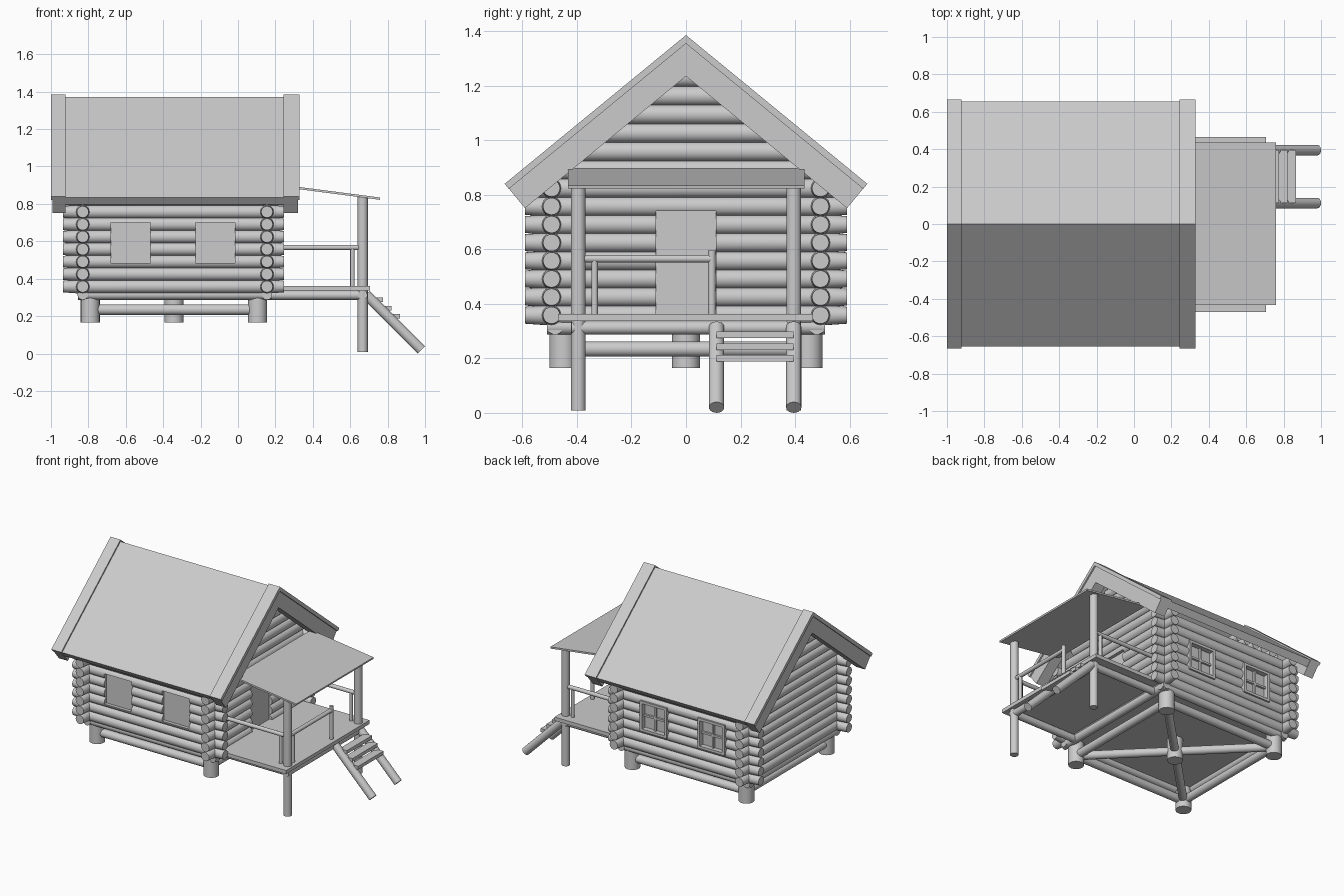
import bpy, bmesh, math
from mathutils import Vector

if "Cube" in bpy.data.objects:
    bpy.data.objects.remove(bpy.data.objects["Cube"])

SLOPE, SN, CS = 0.82, 0.634, 0.773   # roof pitch


def finish(name, bm):
    bmesh.ops.recalc_face_normals(bm, faces=bm.faces)
    me = bpy.data.meshes.new(name)
    bm.to_mesh(me)
    bm.free()
    ob = bpy.data.objects.new(name, me)
    bpy.context.collection.objects.link(ob)
    return ob


def log(name, a, b, r, end_r=None, taper=0.07, n=20):
    """Round timber from a to b, optionally narrowing at both ends."""
    a, b = Vector(a), Vector(b)
    length = (b - a).length
    q = (b - a).to_track_quat('Z', 'Y')
    prof = [(0, r), (length, r)]
    if end_r:
        prof = [(0, end_r), (taper, r), (length - taper, r), (length, end_r)]
    bm = bmesh.new()
    rings = [[bm.verts.new(a + q @ Vector((rad * math.cos(2 * math.pi * i / n),
                                           rad * math.sin(2 * math.pi * i / n), h)))
              for i in range(n)] for h, rad in prof]
    for lo, hi in zip(rings, rings[1:]):
        for i in range(n):
            j = (i + 1) % n
            bm.faces.new((lo[i], lo[j], hi[j], hi[i]))
    bm.faces.new(rings[0])
    bm.faces.new(rings[-1])
    return finish(name, bm)


def add_box(bm, x0, x1, y0, y1, z0, z1):
    vs = bmesh.ops.create_cube(bm, size=1)['verts']
    for v in vs:
        v.co = ((x0 + x1) / 2 + v.co.x * (x1 - x0), (y0 + y1) / 2 + v.co.y * (y1 - y0),
                (z0 + z1) / 2 + v.co.z * (z1 - z0))


def boxes(name, *dims):
    bm = bmesh.new()
    for d in dims:
        add_box(bm, *d)
    return finish(name, bm)


def prism(name, pts, axis, lo, hi):
    """Extrude a 2D profile along x (points are y,z) or y (points are x,z)."""
    bm = bmesh.new()
    make = (lambda p, t: (t, p[0], p[1])) if axis == 'x' else (lambda p, t: (p[0], t, p[1]))
    A = [bm.verts.new(make(p, lo)) for p in pts]
    B = [bm.verts.new(make(p, hi)) for p in pts]
    bm.faces.new(A)
    bm.faces.new(B)
    for i in range(len(pts)):
        j = (i + 1) % len(pts)
        bm.faces.new((A[i], A[j], B[j], B[i]))
    return finish(name, bm)


def roof(name, x0, x1, apex, half, t):
    ez = apex - SLOPE * half
    iy, iz = half - SN * t, ez - CS * t
    prism(name, [(0, apex), (half, ez), (iy, iz), (0, apex - t / CS), (-iy, iz), (-half, ez)],
          'x', x0, x1)


XB, XF, YW = -0.83, 0.155, 0.493     # wall centre lines
WINDOWS = [(-0.68, -0.468), (-0.226, -0.015)]
WZ0, WZ1 = 0.485, 0.70

# cutter for window and door openings
cutter = boxes("opening_cutter",
               *[(x0, x1, s - 0.1, s + 0.1, WZ0, WZ1) for x0, x1 in WINDOWS for s in (YW, -YW)],
               (XF - 0.1, XF + 0.1, -0.11, 0.11, 0.345, 0.74))
cutter.hide_render = True
cutter.hide_viewport = True


def cut(ob):
    m = ob.modifiers.new("openings", 'BOOLEAN')
    m.operation, m.solver, m.object = 'DIFFERENCE', 'EXACT', cutter


# log walls
for i in range(8):
    z = 0.358 + 0.0665 * i
    for s, side in ((-1, "front"), (1, "back")):
        ob = log(f"{side}_wall_log_{i}", (-0.935, s * YW, z), (0.245, s * YW, z), 0.036, 0.031)
        if z + 0.036 > WZ0 and z - 0.036 < WZ1:
            cut(ob)
    log(f"left_wall_log_{i}", (XB, -0.59, z), (XB, 0.59, z), 0.036, 0.031)
    ob = log(f"right_wall_log_{i}", (XF, -0.59, z), (XF, 0.59, z), 0.036, 0.031)
    if z - 0.036 < 0.74:
        cut(ob)

# gable logs
for i in range(6):
    z = 0.358 + 0.0665 * 8 + 0.068 * i
    h = (1.285 - z) / SLOPE
    for x, side in ((XB, "left"), (XF, "right")):
        log(f"{side}_gable_log_{i}", (x, -h, z), (x, h, z), 0.036)

# window panes, back window frames and door
for k, (x0, x1) in enumerate(WINDOWS):
    boxes(f"front_window_pane_{k}", (x0, x1, -0.505, -0.49, WZ0, WZ1))
    boxes(f"back_window_pane_{k}", (x0, x1, 0.49, 0.505, WZ0, WZ1))
    xm, zm, w = (x0 + x1) / 2, (WZ0 + WZ1) / 2, 0.018
    boxes(f"back_window_frame_{k}",
          (x0, x0 + w, 0.48, 0.54, WZ0, WZ1), (x1 - w, x1, 0.48, 0.54, WZ0, WZ1),
          (x0 + w, x1 - w, 0.48, 0.54, WZ0, WZ0 + w), (x0 + w, x1 - w, 0.48, 0.54, WZ1 - w, WZ1),
          (xm - 0.007, xm + 0.007, 0.5, 0.52, WZ0 + w, WZ1 - w),
          (x0 + w, x1 - w, 0.5, 0.519, zm - 0.007, zm + 0.007))
boxes("door", (XF - 0.01, XF + 0.01, -0.11, 0.11, 0.345, 0.74))

# floor and sill logs
boxes("floor", (XB, XF, -YW, YW, 0.318, 0.335))
for s in (-1, 1):
    log("sill_log_long", (-0.855, s * 0.48, 0.315), (0.18, s * 0.48, 0.315), 0.028)
for x in (XB, XF):
    log("sill_log_short", (x, -0.51, 0.315), (x, 0.51, 0.315), 0.028)

# foundation posts and braces
C = [(-0.79, -0.45), (0.105, -0.45), (0.105, 0.45), (-0.79, 0.45)]
MID = (-0.342, 0.0)
for x, y in C + [MID]:
    log("foundation_post", (x, y, 0.165), (x, y, 0.325), 0.051)
for i, p in enumerate(C):
    log("perimeter_beam", (*p, 0.234), (*C[(i + 1) % 4], 0.234), 0.028)
    log("diagonal_beam", (*p, 0.234), (*MID, 0.234), 0.028)

# main roof with trimmed gable ends
roof("roof_panel", -0.922, 0.242, 1.372, 0.655, 0.05)
roof("right_trim_cap", 0.242, 0.33, 1.385, 0.665, 0.024)
roof("left_trim_cap", -1.0, -0.922, 1.385, 0.665, 0.024)
roof("right_gable_board", 0.242, 0.32, 1.356, 0.65, 0.094)
roof("left_gable_board", -0.992, -0.922, 1.356, 0.65, 0.094)

# porch deck and frame
PX, PY = 0.667, 0.395
boxes("porch_deck", (0.17, 0.707, -0.47, 0.465, 0.336, 0.362))
log("deck_front_beam", (PX, -0.42, 0.312), (PX, 0.42, 0.312), 0.025)
for s in (-1, 1):
    log("deck_side_beam", (XF, s * PY, 0.312), (PX, s * PY, 0.312), 0.025)
    log("porch_post", (PX, s * PY, 0.008), (PX, s * PY, 0.838), 0.027)
    log("side_rail", (XF, s * PY, 0.567), (PX, s * PY, 0.567), 0.014)
    log("side_baluster", (0.612, s * PY, 0.36), (0.612, s * PY, 0.565), 0.012)
log("front_rail", (PX, -PY, 0.565), (PX, 0.095, 0.565), 0.014)
log("front_baluster", (PX, -0.335, 0.36), (PX, -0.335, 0.56), 0.012)
log("newel_post", (PX, 0.095, 0.36), (PX, 0.095, 0.595), 0.014)

# porch roof
prism("porch_roof", [(0.27, 0.898), (0.76, 0.834), (0.758, 0.822), (0.268, 0.886)],
      'y', -0.433, 0.435)

# stairs
for y in (0.112, 0.395):
    log("stair_stringer", (0.685, y, 0.315), (0.98, y, 0.02), 0.028)
for x, z in ((0.748, 0.287), (0.792, 0.243), (0.837, 0.2)):
    boxes("stair_tread", (x - 0.03, x + 0.028, 0.112, 0.395, z - 0.012, z + 0.012))

# smooth round timber, keep sharp edges
bpy.ops.object.select_all(action='DESELECT')
for ob in bpy.context.collection.objects:
    if ob is not cutter:
        ob.select_set(True)
        bpy.context.view_layer.objects.active = ob
bpy.ops.object.shade_smooth_by_angle(angle=math.radians(30))
